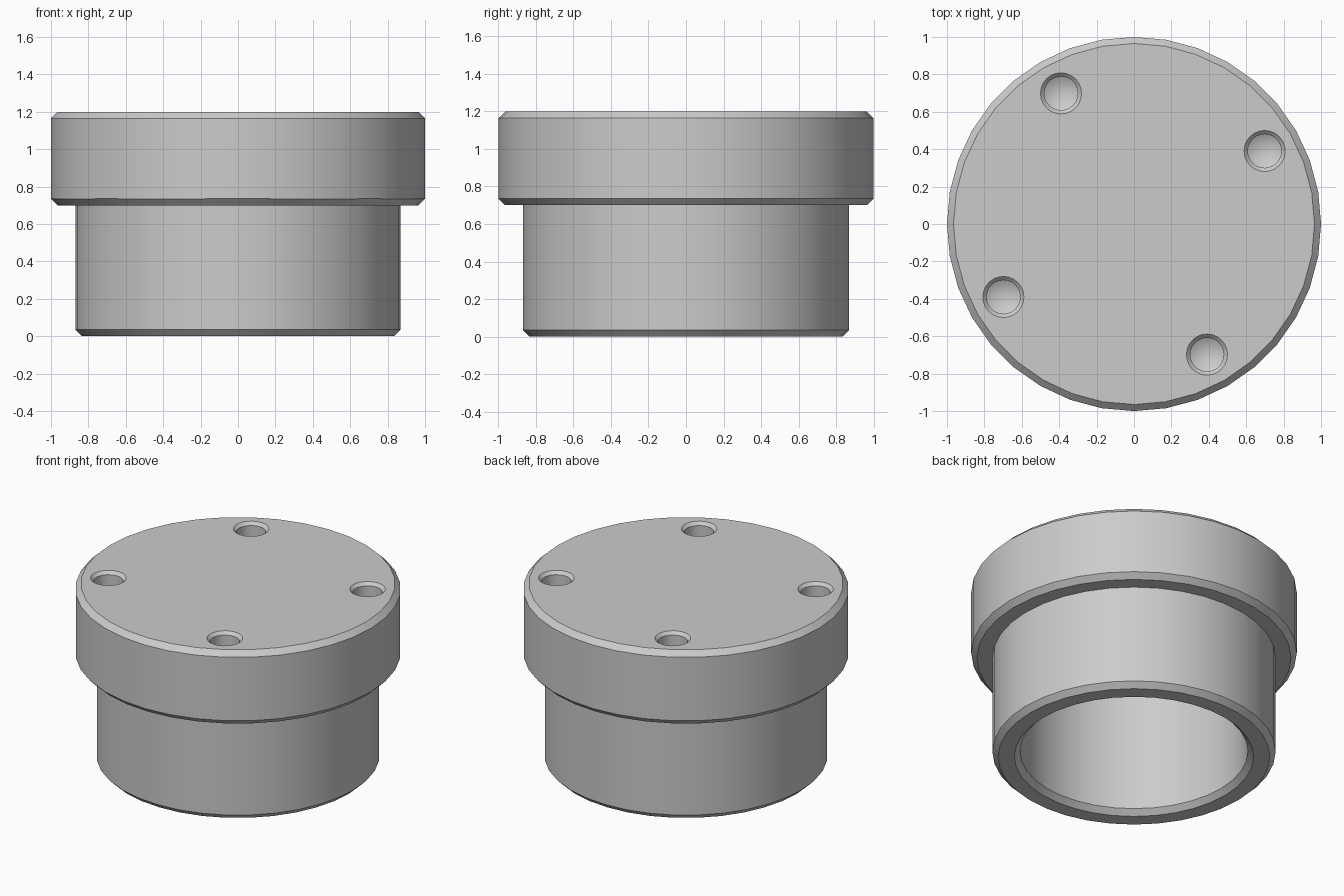
import bpy, bmesh, math

cube = bpy.data.objects.get("Cube")
if cube:
    bpy.data.objects.remove(cube, do_unlink=True)

# Single grey finish
grey = bpy.data.materials.new("machined_grey")
grey.use_nodes = True
colour = (0.6, 0.6, 0.6, 1)
grey.diffuse_color = colour
grey.node_tree.nodes["Principled BSDF"].inputs["Base Color"].default_value = colour


def lathe(name, profile, steps, location=(0, 0, 0)):
    """Turn an (r, z) profile about the z axis into a closed solid."""
    bm = bmesh.new()
    verts = [bm.verts.new((r, 0, z)) for r, z in profile]
    edges = [bm.edges.new(pair) for pair in zip(verts, verts[1:])]
    bmesh.ops.spin(bm, geom=verts + edges, cent=(0, 0, 0), axis=(0, 0, 1),
                   angle=math.tau, steps=steps)
    bmesh.ops.remove_doubles(bm, verts=bm.verts, dist=0.0005)
    bmesh.ops.recalc_face_normals(bm, faces=bm.faces)
    # Merge the triangle fans of the flat discs on the axis into single faces
    bmesh.ops.dissolve_limit(bm, angle_limit=0.01, verts=bm.verts, edges=bm.edges)
    mesh = bpy.data.meshes.new(name)
    bm.to_mesh(mesh)
    bm.free()
    mesh.materials.append(grey)
    ob = bpy.data.objects.new(name, mesh)
    ob.location = location
    bpy.context.collection.objects.link(ob)
    return ob


# Flanged cap: solid head on a hollow skirt, every rim chamfered
CH = 0.035
HEAD, SKIRT, BORE = 1.0, 0.87, 0.70
TOP, STEP, CEILING = 1.2, 0.70, 1.0
cap = lathe("flanged_cap", [
    (0, TOP), (HEAD - CH, TOP), (HEAD, TOP - CH),
    (HEAD, STEP + CH), (HEAD - CH, STEP), (SKIRT, STEP),
    (SKIRT, CH), (SKIRT - CH, 0), (BORE + CH, 0), (BORE, CH),
    (BORE, CEILING), (0, CEILING)], 36)

# Four drilled, countersunk holes with conical bottoms
HOLE, DEPTH, LIP = 0.09, 0.35, 0.02
hole_profile = [(0, -DEPTH - 0.05), (HOLE, -DEPTH), (HOLE, -LIP),
                (HOLE + LIP, 0), (HOLE + LIP, 0.1), (0, 0.1)]
bpy.context.view_layer.objects.active = cap
for i in range(4):
    a = math.radians(29.2 + 90 * i)
    cutter = lathe("hole_cutter", hole_profile, 24,
                   (0.8 * math.cos(a), 0.8 * math.sin(a), TOP))
    cutter.hide_render = True
    mod = cap.modifiers.new("hole", 'BOOLEAN')
    mod.operation = 'DIFFERENCE'
    mod.solver = 'EXACT'
    mod.object = cutter
    bpy.context.view_layer.update()
    bpy.ops.object.modifier_apply(modifier=mod.name)
    bpy.data.objects.remove(cutter, do_unlink=True)

# Smooth walls with crisp chamfers
bpy.ops.object.select_all(action='DESELECT')
cap.select_set(True)
bpy.ops.object.shade_smooth_by_angle(angle=math.radians(25))
